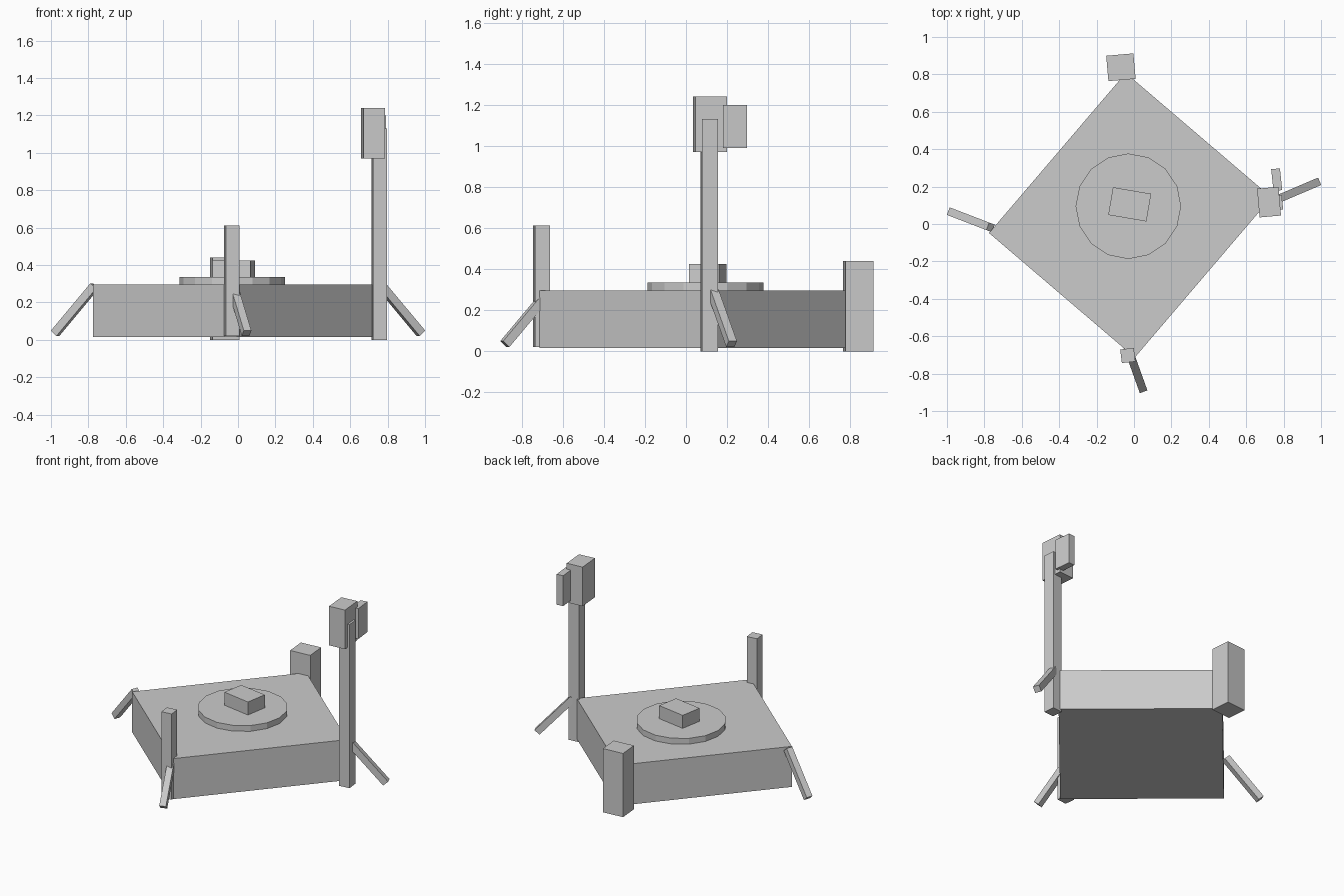
import bpy
from math import atan2, hypot, radians
from mathutils import Vector

if "Cube" in bpy.data.objects:
    bpy.data.objects.remove(bpy.data.objects["Cube"])


def box(name, centre, size, z0, z1, yaw):
    """Upright box, turned by yaw degrees about z."""
    bpy.ops.mesh.primitive_cube_add(
        size=1, location=(*centre, (z0 + z1) / 2), rotation=(0, 0, radians(yaw)))
    ob = bpy.context.object
    ob.name = name
    ob.scale = (*size, z1 - z0)
    return ob


def strut(name, a, b, t=0.043):
    """Square bar running between two points."""
    a, b = Vector(a), Vector(b)
    d = b - a
    bpy.ops.mesh.primitive_cube_add(
        size=1, location=(a + b) / 2,
        rotation=(0, atan2(-d.z, hypot(d.x, d.y)), atan2(d.y, d.x)))
    ob = bpy.context.object
    ob.name = name
    ob.scale = (d.length, t, t)
    return ob


# Main slab
box("body", (-0.02, 0.047), (1.025, 1.126), 0.015, 0.295, -40.5)

# Round plate with a block on top
bpy.ops.mesh.primitive_cylinder_add(
    vertices=16, radius=0.282, depth=0.04, location=(-0.03, 0.095, 0.315))
bpy.context.object.name = "round_plate"
box("plate_block", (-0.023, 0.105), (0.207, 0.15), 0.335, 0.425, -9.7)

# Corner posts
box("back_post", (-0.07, 0.838), (0.146, 0.136), 0.0, 0.44, 5)
box("front_post", (-0.033, -0.703), (0.073, 0.073), 0.02, 0.612, 7)
box("mast", (0.756, 0.113), (0.075, 0.077), 0.0, 1.13, 6)

# Mast head
box("mast_head", (0.722, 0.117), (0.115, 0.154), 0.97, 1.24, 5)
box("mast_side_box", (0.763, 0.237), (0.047, 0.117), 0.99, 1.2, 6)

# Splayed legs
strut("left_leg", (-0.767, -0.018, 0.288), (-0.978, 0.063, 0.035))
strut("right_leg", (0.767, 0.132, 0.288), (0.978, 0.222, 0.035))
strut("front_leg", (-0.03, -0.67, 0.288), (0.046, -0.882, 0.035))
